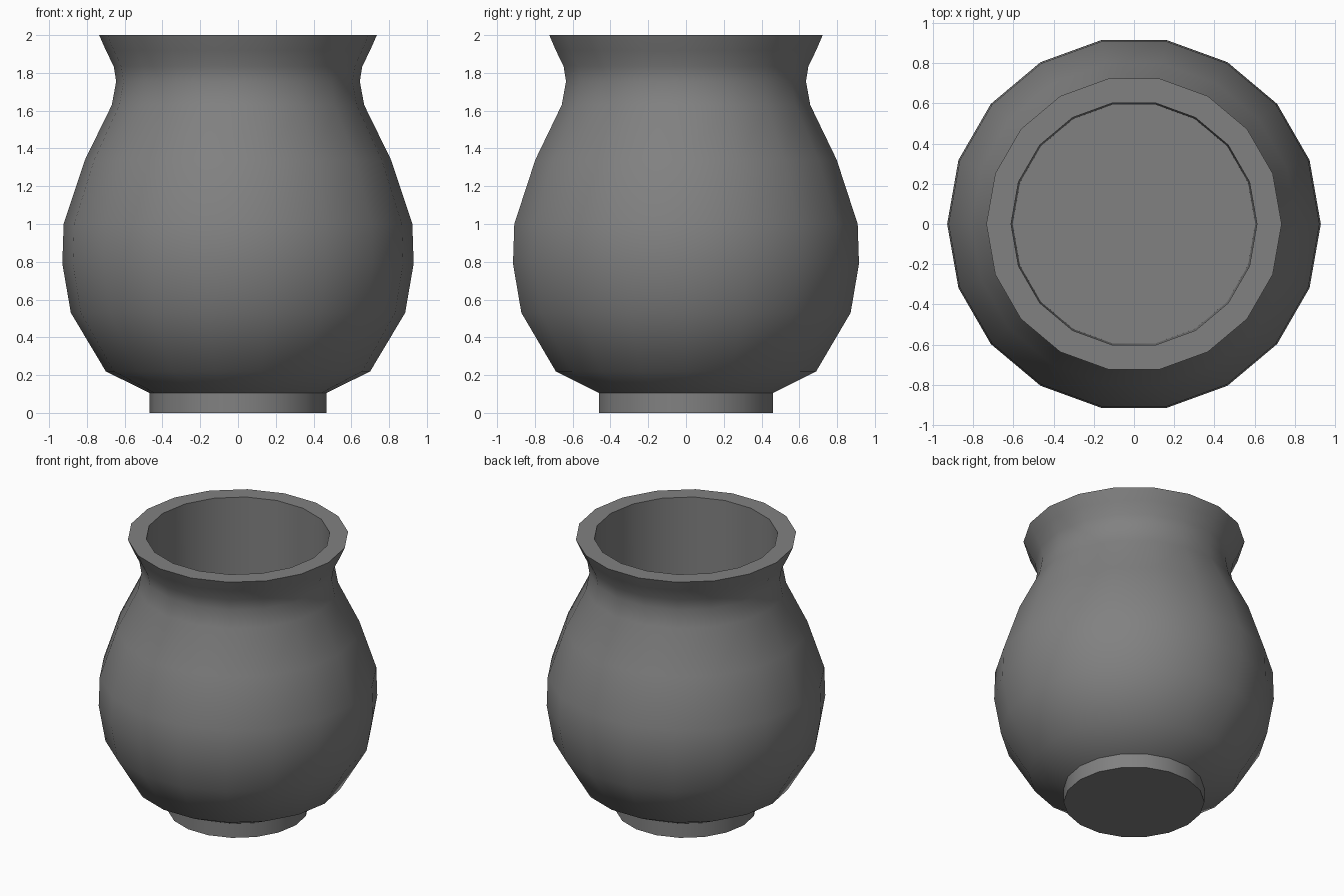
import bpy, bmesh, math
from mathutils import Matrix

cube = bpy.data.objects.get("Cube")
if cube:
    bpy.data.objects.remove(cube, do_unlink=True)

SIDES = 18

# Dark grey clay
clay = bpy.data.materials.new("dark_grey_clay")
clay.use_nodes = True
colour = (0.22, 0.22, 0.22, 1)
clay.diffuse_color = colour
clay.node_tree.nodes["Principled BSDF"].inputs["Base Color"].default_value = colour


def lathe(name, profile):
    """Spin a (radius, height) profile around z and cap both ends."""
    bm = bmesh.new()
    verts = [bm.verts.new((r, 0, z)) for r, z in profile]
    edges = [bm.edges.new(pair) for pair in zip(verts, verts[1:])]
    bmesh.ops.spin(bm, geom=verts + edges, cent=(0, 0, 0), axis=(0, 0, 1),
                   angle=math.tau, steps=SIDES, use_merge=True)
    bmesh.ops.remove_doubles(bm, verts=bm.verts, dist=0.0005)
    bmesh.ops.holes_fill(bm, edges=[e for e in bm.edges if e.is_boundary], sides=0)
    bmesh.ops.recalc_face_normals(bm, faces=bm.faces)
    mesh = bpy.data.meshes.new(name)
    bm.to_mesh(mesh)
    bm.free()
    mesh.materials.append(clay)
    obj = bpy.data.objects.new(name, mesh)
    bpy.context.collection.objects.link(obj)
    bpy.ops.object.select_all(action="DESELECT")
    obj.select_set(True)
    bpy.context.view_layer.objects.active = obj
    bpy.ops.object.shade_smooth_by_angle(angle=math.radians(45))
    return obj


# Foot, belly, neck, flared rim, then the straight inner wall and floor
foot = [(0.468, 0), (0.468, 0.105)]
belly = [(0.70, 0.22), (0.885, 0.53), (0.93, 0.79), (0.923, 1.0),
         (0.81, 1.34), (0.668, 1.63)]
neck = [(0.645, 1.755), (0.658, 1.835), (0.70, 1.92)]
rim = [(0.735, 2.0), (0.612, 2.0)]
inside = [(0.604, 0.25)]
lathe("pot", foot + belly + neck + rim + inside)
